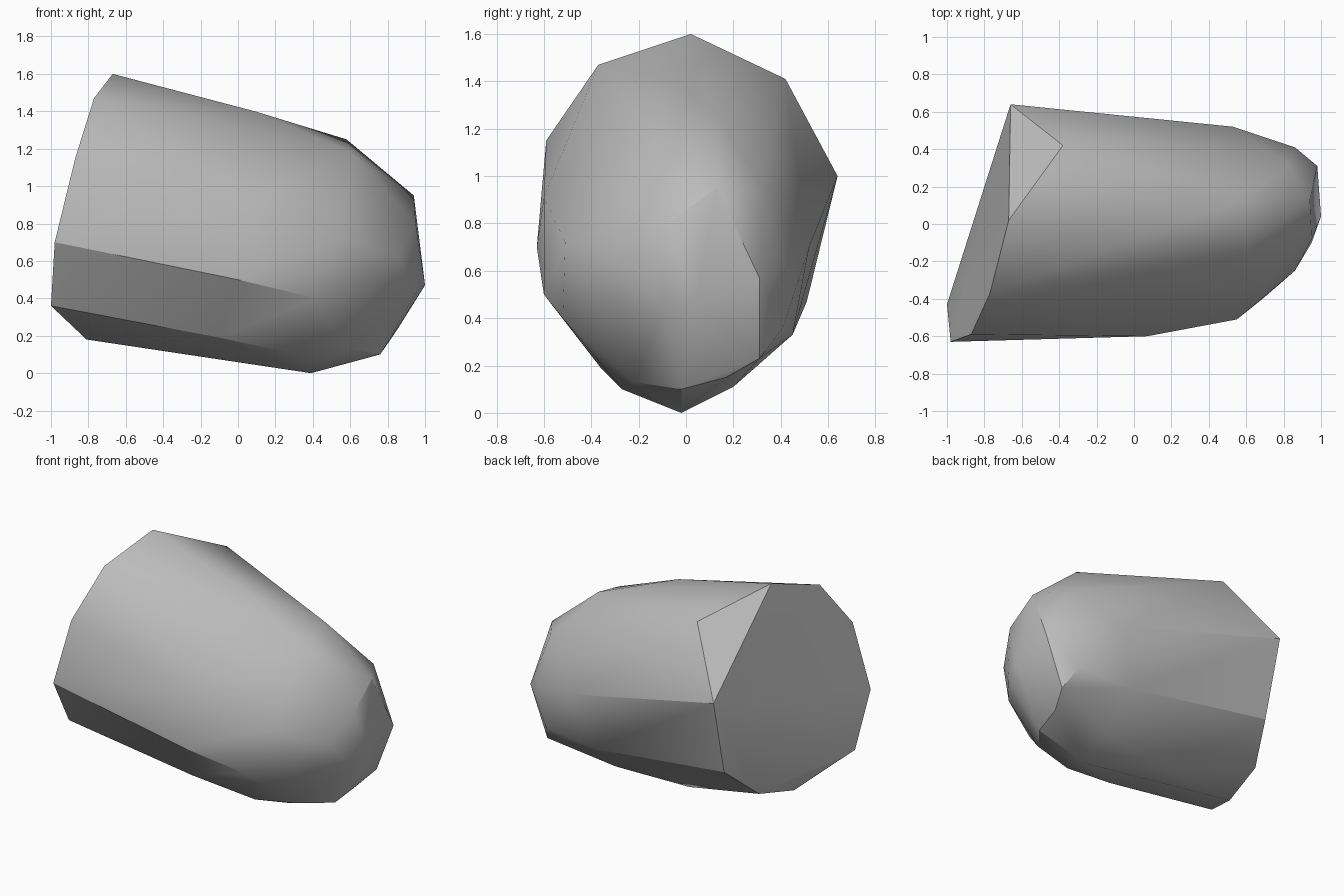
import bpy
import bmesh
import math
from mathutils import Vector

default_cube = bpy.data.objects.get("Cube")
if default_cube:
    bpy.data.objects.remove(default_cube, do_unlink=True)


def make_material(name, rgb):
    material = bpy.data.materials.new(name)
    material.use_nodes = True
    colour = (*rgb, 1.0)
    material.diffuse_color = colour
    material.node_tree.nodes["Principled BSDF"].inputs["Base Color"].default_value = colour
    return material


# Cross-sections of the boulder from the cut end to the nose, in hundredths
cut_end = [(-67, 2, 160), (-77, -37, 147), (-87, -59, 115), (-98, -63, 70), (-100, -43, 36),
           (-81, -3, 18), (-76, 28, 26), (-65, 51, 47), (-66, 64, 100)]
middle = [(9, -5, 140), (7, -60, 91), (0, -60, 50), (-10, -36, 19), (-13, 15, 9), (-38, 42, 141)]
shoulder = [(58, 13, 125), (61, -13, 118), (55, -51, 72), (42, -52, 40), (32, -27, 10),
            (39, -2, 0), (40, 20, 11), (40, 45, 33), (53, 52, 70)]
nose_rim = [(82, 32, 95), (86, -25, 62), (70, -39, 50), (60, -22, 13), (76, -2, 10),
            (79, 17, 15), (85, 31, 23), (79, 41, 36), (86, 41, 62)]
nose_facet = [(94, 13, 95), (95, -8, 80), (95, -10, 43), (100, 4, 47), (98, 31, 57)]


def build_boulder(name, sections, material):
    """Wrap a faceted convex skin around the cross-sections."""
    bm = bmesh.new()
    for section in sections:
        for point in section:
            bm.verts.new(Vector(point) / 100)
    bmesh.ops.convex_hull(bm, input=list(bm.verts))

    # Drop points left inside the skin and merge nearly flat facets
    loose = [vert for vert in bm.verts if not vert.link_faces]
    bmesh.ops.delete(bm, geom=loose, context="VERTS")
    bmesh.ops.dissolve_limit(bm, angle_limit=math.radians(2),
                             verts=list(bm.verts), edges=list(bm.edges))
    bmesh.ops.recalc_face_normals(bm, faces=list(bm.faces))

    mesh = bpy.data.meshes.new(name)
    bm.to_mesh(mesh)
    bm.free()
    mesh.materials.append(material)
    boulder = bpy.data.objects.new(name, mesh)
    bpy.context.collection.objects.link(boulder)
    return boulder


stone_grey = make_material("stone_grey", (0.5, 0.5, 0.5))
boulder = build_boulder("boulder", [cut_end, middle, shoulder, nose_rim, nose_facet], stone_grey)

# Soft shading across shallow facets, crisp at the cut end
bpy.ops.object.select_all(action="DESELECT")
boulder.select_set(True)
bpy.context.view_layer.objects.active = boulder
bpy.ops.object.shade_smooth_by_angle(angle=math.radians(30))
